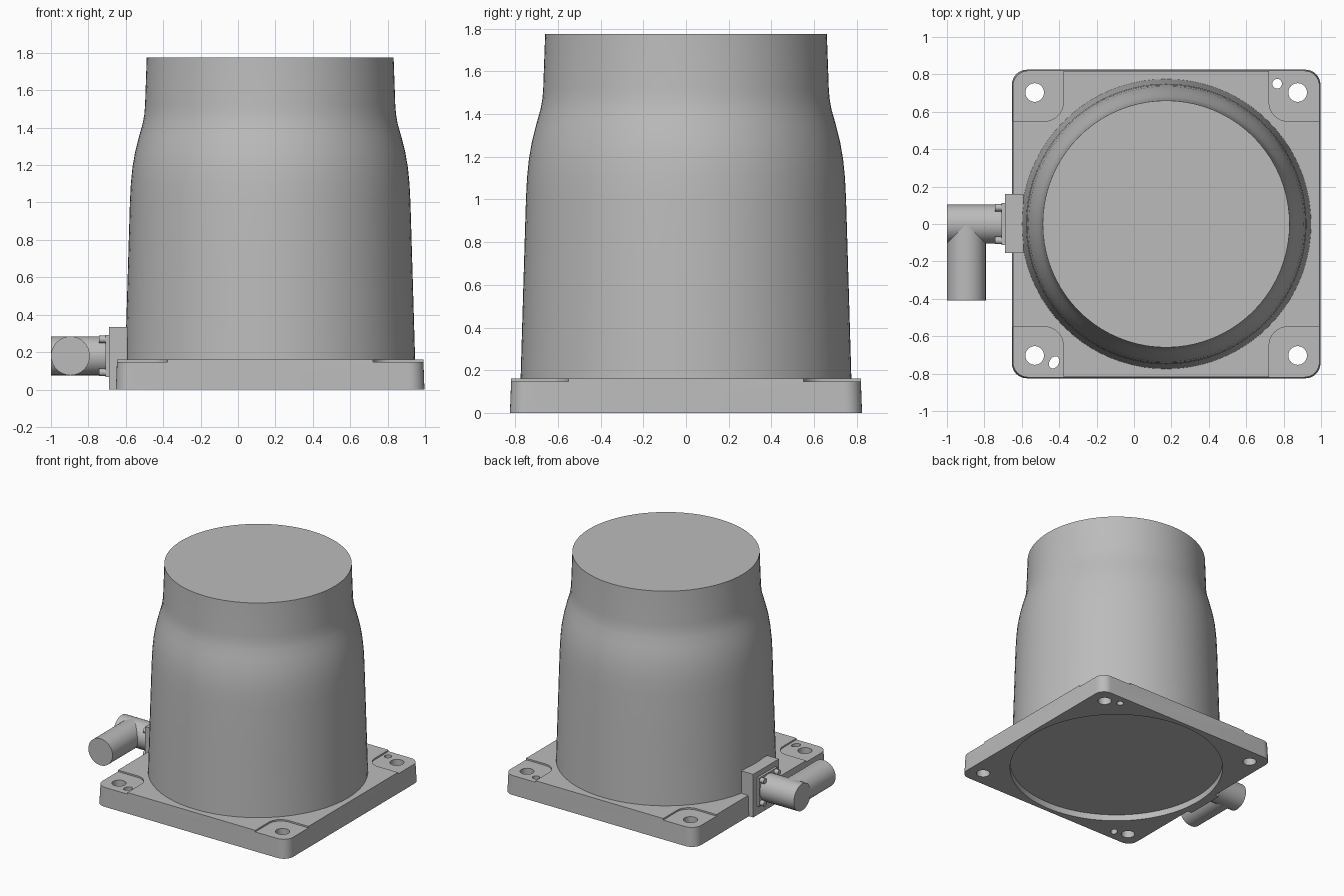
import bpy, bmesh, math
from mathutils import Matrix, Vector

cube = bpy.data.objects.get("Cube")
if cube:
    bpy.data.objects.remove(cube, do_unlink=True)

CX = 0.172          # axis of the housing
HALF = 0.825        # half width of the base plate
HOLE = 0.703        # mounting hole offset from the axis
PIPE_Z = 0.18

grey = bpy.data.materials.new("plain grey")
grey.use_nodes = True
grey.diffuse_color = (0.5, 0.5, 0.5, 1)
grey.node_tree.nodes["Principled BSDF"].inputs["Base Color"].default_value = grey.diffuse_color


def make(name, bm):
    bmesh.ops.recalc_face_normals(bm, faces=bm.faces)
    mesh = bpy.data.meshes.new(name)
    bm.to_mesh(mesh)
    bm.free()
    mesh.materials.append(grey)
    ob = bpy.data.objects.new(name, mesh)
    bpy.context.collection.objects.link(ob)
    return ob


def smooth(ob, angle=30):
    bpy.ops.object.select_all(action='DESELECT')
    ob.select_set(True)
    bpy.context.view_layer.objects.active = ob
    bpy.ops.object.shade_smooth_by_angle(angle=math.radians(angle))


def cylinder(name, start, end, radius, sides=32):
    a, b = Vector(start), Vector(end)
    turn = (b - a).to_track_quat('Z', 'Y').to_matrix().to_4x4()
    bm = bmesh.new()
    bmesh.ops.create_cone(bm, cap_ends=True, segments=sides, radius1=radius, radius2=radius,
                          depth=(b - a).length, matrix=Matrix.Translation((a + b) / 2) @ turn)
    return make(name, bm)


def box(name, low, high, round_edges=0.0, draft=0.0):
    """Box with optional rounded upright edges and a slight taper to the top."""
    a, b = Vector(low), Vector(high)
    mid = (a + b) / 2
    bm = bmesh.new()
    bmesh.ops.create_cube(bm, size=1, matrix=Matrix.Translation(mid) @ Matrix.Diagonal((*(b - a), 1)))
    if round_edges:
        upright = [e for e in bm.edges if abs(e.verts[0].co.z - e.verts[1].co.z) > 1e-4]
        bmesh.ops.bevel(bm, geom=upright, offset=round_edges, segments=8, profile=0.5, affect='EDGES')
    for v in bm.verts:
        if draft and v.co.z > mid.z:
            v.co.x -= math.copysign(draft, v.co.x - mid.x)
            v.co.y -= math.copysign(draft, v.co.y - mid.y)
    return make(name, bm)


def cut(target, cutter, keep=False):
    cutter.hide_render = True
    mod = target.modifiers.new("cut", 'BOOLEAN')
    mod.operation, mod.solver, mod.object = 'DIFFERENCE', 'EXACT', cutter
    bpy.context.view_layer.objects.active = target
    bpy.ops.object.modifier_apply(modifier=mod.name)
    if not keep:
        bpy.data.objects.remove(cutter, do_unlink=True)


# Base plate with corner pockets and mounting holes
plate = box("base_plate", (CX - HALF, -HALF, 0), (CX + HALF, HALF, 0.16), 0.08, 0.006)
for sx in (-1, 1):
    for sy in (-1, 1):
        xs = sorted((CX + sx * 0.55, CX + sx * 1.1))
        ys = sorted((sy * 0.55, sy * 1.1))
        cut(plate, box("pocket_cutter", (xs[0], ys[0], 0.148), (xs[1], ys[1], 0.3), 0.1))
        x, y = CX + sx * HOLE, sy * HOLE
        cut(plate, cylinder("hole_cutter", (x, y, -0.1), (x, y, 0.3), 0.05))
cut(plate, cylinder("pin_hole_cutter", (0.765, 0.75, -0.1), (0.765, 0.75, 0.3), 0.026, 20))

# Slotted pin hole
slot = cylinder("slot_cutter", (0, 0, -0.1), (0, 0, 0.3), 0.025, 20)
slot.data.transform(Matrix.Translation((-0.427, -0.74, 0)) @ Matrix.Rotation(math.radians(60), 4, 'Z')
                    @ Matrix.Diagonal((1.4, 1, 1, 1)))
cut(plate, slot)

# Flange block on the side, cleared by the same underside recess as the plate
block = box("connector_block", (-0.69, -0.155, 0), (-0.59, 0.16, 0.335))
recess = cylinder("recess_cutter", (CX, 0, -0.1), (CX, 0, 0.05), 0.79, 96)
cut(block, recess, keep=True)
cut(plate, recess)
smooth(plate)
smooth(block)

# Turned housing
profile = [(0.777, 0.1), (0.775, 0.16), (0.762, 0.6), (0.75, 1.0), (0.745, 1.1), (0.736, 1.19),
           (0.722, 1.27), (0.702, 1.35), (0.682, 1.42), (0.673, 1.47), (0.669, 1.52), (0.66, 1.775)]
SIDES = 80
bm = bmesh.new()
rings = []
for r, z in profile:
    angles = [2 * math.pi * i / SIDES for i in range(SIDES)]
    rings.append([bm.verts.new((CX + r * math.cos(a), r * math.sin(a), z)) for a in angles])
for low, high in zip(rings, rings[1:]):
    for i in range(SIDES):
        j = (i + 1) % SIDES
        bm.faces.new((low[i], low[j], high[j], high[i]))
bm.faces.new(rings[0])
bm.faces.new(rings[-1])
smooth(make("housing", bm), 40)

# Elbow connector: two equal cylinders meeting at a right angle
smooth(cylinder("connector_neck", (-0.68, 0, PIPE_Z), (-1.0, 0, PIPE_Z), 0.104))
smooth(cylinder("connector_outlet", (-0.896, 0, PIPE_Z), (-0.896, -0.41, PIPE_Z), 0.104))

# Square connector foot with four screws
box("connector_foot", (-0.708, -0.112, PIPE_Z - 0.112), (-0.68, 0.112, PIPE_Z + 0.112))
for sy in (-1, 1):
    for sz in (-1, 1):
        y, z = sy * 0.088, PIPE_Z + sz * 0.088
        smooth(cylinder("connector_screw", (-0.7, y, z), (-0.742, y, z), 0.02, 16))
